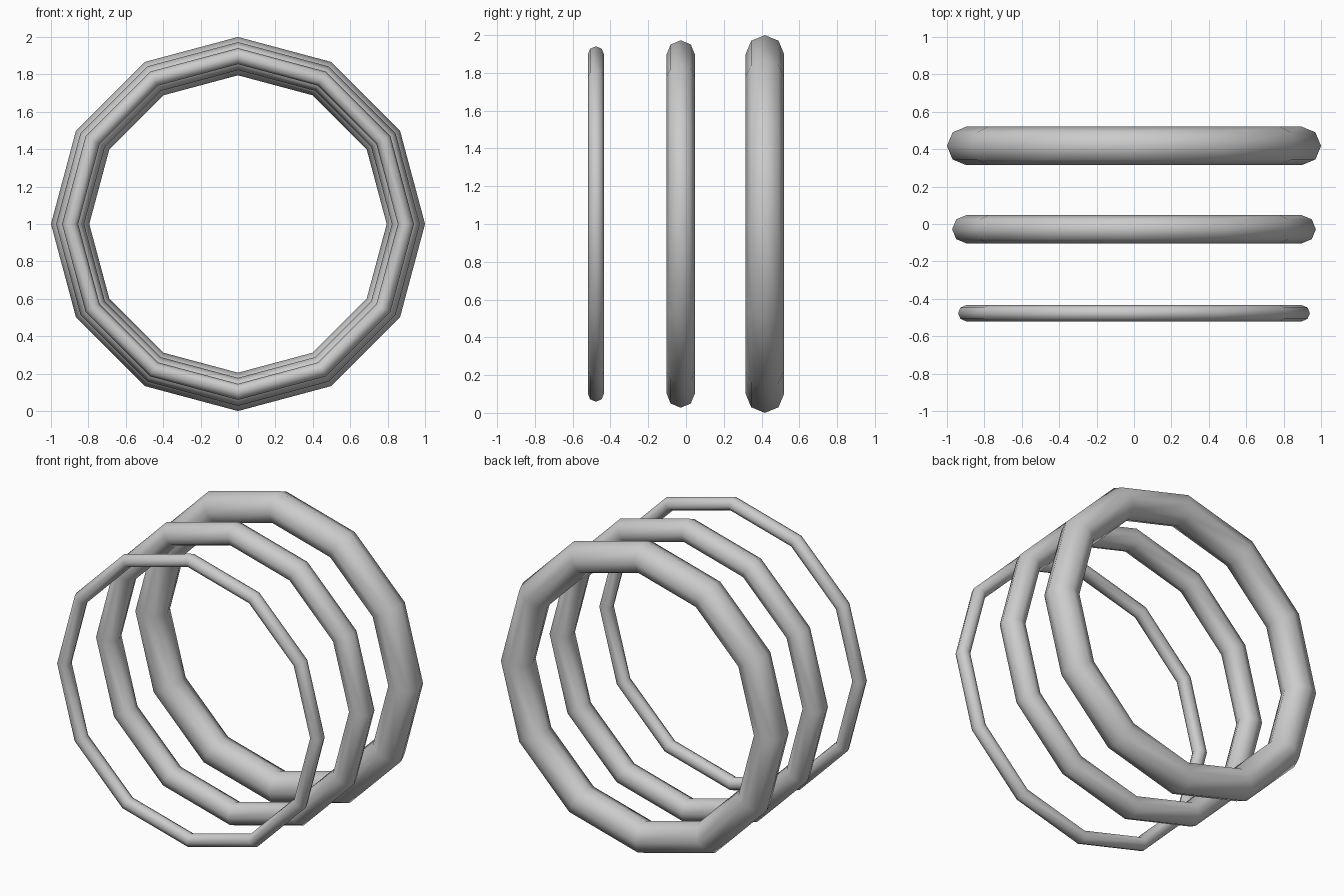
import bpy
import math

if "Cube" in bpy.data.objects:
    bpy.data.objects.remove(bpy.data.objects["Cube"])

# Single grey for all rings
grey = bpy.data.materials.new("light grey")
grey.diffuse_color = (0.6, 0.6, 0.6, 1)
grey.use_nodes = True
grey.node_tree.nodes["Principled BSDF"].inputs["Base Color"].default_value = grey.diffuse_color

MAJOR = 0.8975


def ring(name, y, tube):
    """Upright 12-sided ring with an octagonal tube, axis along y."""
    bpy.ops.mesh.primitive_torus_add(
        major_segments=12, minor_segments=8,
        major_radius=MAJOR, minor_radius=tube,
        location=(0, y, 1), rotation=(math.pi / 2, 0, 0))
    obj = bpy.context.object
    obj.name = name
    bpy.ops.object.transform_apply(location=False, rotation=True, scale=False)
    obj.data.materials.append(grey)
    bpy.ops.object.shade_smooth()


# Three rings, thin at the front to thick at the back
ring("thin_ring", -0.477, 0.043)
ring("medium_ring", -0.028, 0.075)
ring("thick_ring", 0.4175, 0.1025)
